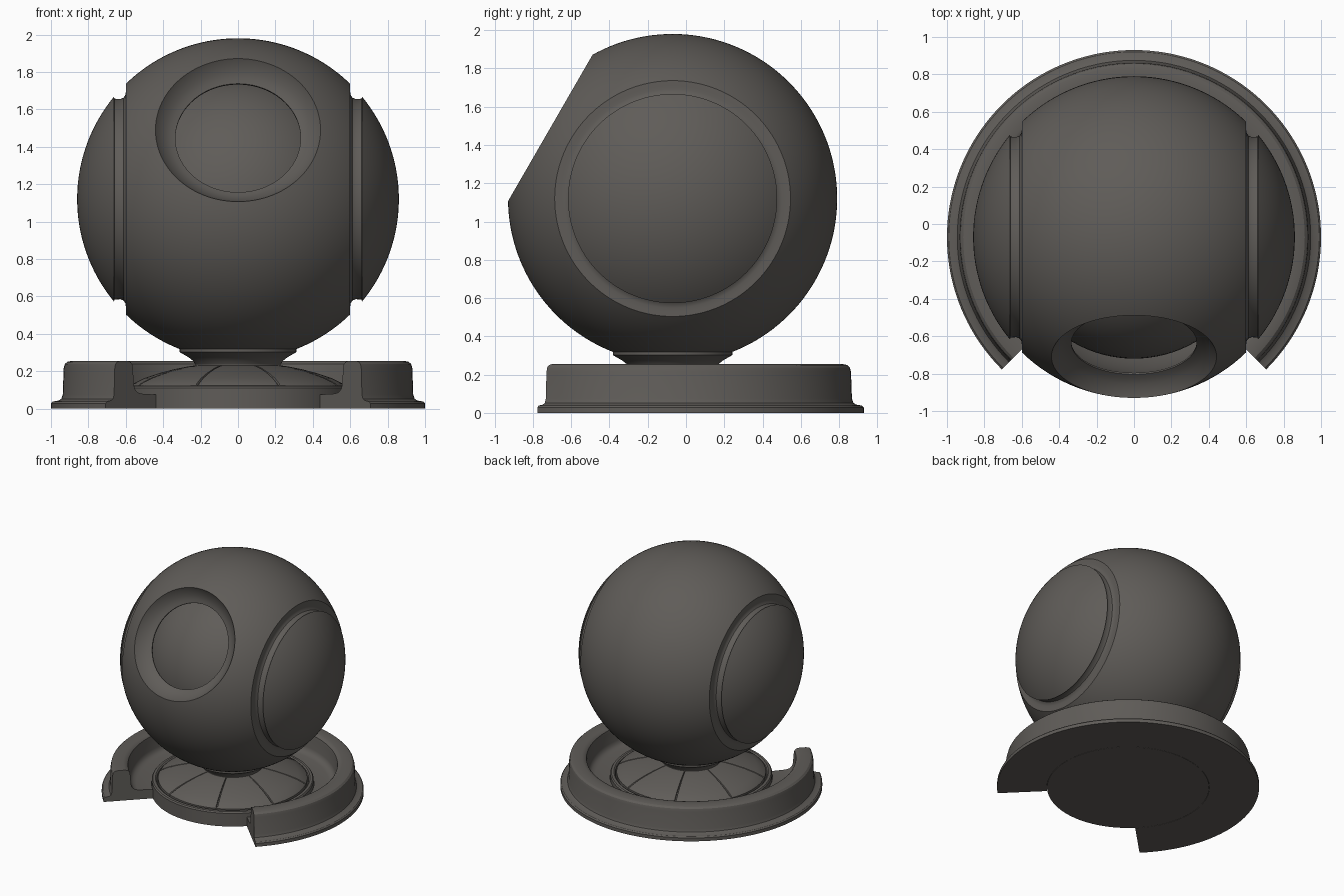
import bpy, bmesh, math
from mathutils import Matrix

if "Cube" in bpy.data.objects:
    bpy.data.objects.remove(bpy.data.objects["Cube"])

CY, CZ, R = -0.07, 1.12, 0.86          # shared axis, ball centre height, ball radius

grey = bpy.data.materials.new("warm dark grey")
grey.diffuse_color = (0.115, 0.107, 0.098, 1)
grey.use_nodes = True
grey.node_tree.nodes["Principled BSDF"].inputs["Base Color"].default_value = grey.diffuse_color


def full_turn(n):
    return [(360 * i / n, 0) for i in range(n)]


def lathe(name, profile, matrix, stations, loop=False, full=True):
    """Spin (radius, height) points round local z; a station is (degrees, height drop)."""
    bm = bmesh.new()
    rings = []
    for deg, drop in stations:
        c, s = math.cos(math.radians(deg)), math.sin(math.radians(deg))
        rings.append([bm.verts.new((r * c, r * s, z - drop)) for r, z in profile])
    m, n = len(profile), len(rings)
    for i in range(n if full else n - 1):
        a, b = rings[i], rings[(i + 1) % n]
        for j in range(m if loop else m - 1):
            k = (j + 1) % m
            bm.faces.new((a[j], a[k], b[k], b[j]))
    if not full:
        bm.faces.new(rings[0])
        bm.faces.new(rings[-1])
    bmesh.ops.remove_doubles(bm, verts=bm.verts, dist=1e-5)
    bmesh.ops.recalc_face_normals(bm, faces=bm.faces)
    bm.transform(matrix)
    mesh = bpy.data.meshes.new(name)
    bm.to_mesh(mesh)
    bm.free()
    mesh.materials.append(grey)
    obj = bpy.data.objects.new(name, mesh)
    bpy.context.collection.objects.link(obj)
    return obj


def activate(obj):
    bpy.ops.object.select_all(action='DESELECT')
    obj.select_set(True)
    bpy.context.view_layer.objects.active = obj


def cut(obj, cutter):
    mod = obj.modifiers.new("cut", 'BOOLEAN')
    mod.operation, mod.solver, mod.object = 'DIFFERENCE', 'EXACT', cutter
    activate(obj)
    bpy.ops.object.modifier_apply(modifier=mod.name)
    bpy.data.objects.remove(cutter)


def arc(radius, a0, a1, n):
    out = []
    for i in range(n + 1):
        t = math.radians(a0 + (a1 - a0) * i / n)
        out.append((max(0.0, radius * math.sin(t)), radius * math.cos(t)))
    return out


base = Matrix.Translation((0, CY, 0))
centre = Matrix.Translation((0, CY, CZ))
sideways = centre @ Matrix.Rotation(math.radians(90), 4, 'Y')
tilted = centre @ Matrix.Rotation(math.radians(60), 4, 'X')

# outer ball: side caps, grooves and middle band in one profile round the x axis
half = arc(R, 0, math.degrees(math.acos(0.664 / R)), 24)
half += [(0.537, 0.660), (0.535, 0.630), (0.542, 0.612), (0.555, 0.603), (0.572, 0.6), (0.592, 0.6)]
half += arc(R, math.degrees(math.acos(0.6 / R)), 90, 24)
ball = lathe("outer_ball", half + [(r, -z) for r, z in reversed(half[:-1])], sideways, full_turn(144))

# hollow inside and tilted front opening with a dished rim
cut(ball, lathe("hollow_cutter", arc(0.727, 0, 180, 40), centre, full_turn(80)))
cut(ball, lathe("opening_cutter",
                [(0, 0.5), (0.335, 0.5), (0.335, 0.654), (0.362, 0.664), (0.39, 0.682),
                 (0.415, 0.705), (0.434, 0.727), (0.46, 0.765), (0.55, 0.95), (0, 0.95)],
                tilted, full_turn(112)))

# inner ball seen through the opening
inner = lathe("inner_ball", arc(0.65, 0, 180, 48), centre, full_turn(96))

# neck under the ball
neck = lathe("neck", [(0, 0.32), (0.312, 0.32), (0.312, 0.302), (0.30, 0.295), (0.265, 0.275),
                      (0.24, 0.255), (0.228, 0.235), (0.228, 0.20), (0, 0.20)], base, full_turn(96))

# round foot plate with a thin rim
foot = lathe("foot_plate", [(0, 0), (0.618, 0), (0.618, 0.11), (0.61, 0.121), (0.59, 0.123),
                            (0.58, 0.115), (0.576, 0.10), (0, 0.10)], base, full_turn(128))

# domed top of the foot, split by eight thin radial seams
stations = []
for k in range(8):
    c = 22.5 + 45 * k
    stations += [(c - 0.7, 0), (c - 0.3, 0.01), (c + 0.3, 0.01), (c + 0.7, 0)]
    stations += [(c + 45 * i / 12, 0) for i in range(1, 12)]
dome = lathe("panelled_dome", [(0.57, 0.09), (0.57, 0.124), (0.56, 0.134), (0.5, 0.163), (0.42, 0.19),
                               (0.34, 0.211), (0.27, 0.225), (0.2, 0.235), (0, 0.24)], base, stations)

# raised outer ring, open for a quarter turn at the front
ring = lathe("open_ring",
             [(1.0, 0), (1.0, 0.028), (0.99, 0.038), (0.96, 0.043), (0.945, 0.052), (0.937, 0.075),
              (0.932, 0.215), (0.926, 0.238), (0.913, 0.25), (0.89, 0.255), (0.835, 0.255),
              (0.813, 0.25), (0.80, 0.238), (0.795, 0.215), (0.788, 0.13), (0.78, 0.105),
              (0.762, 0.088), (0.735, 0.08), (0.62, 0.075), (0.62, 0)],
             base, [(-45 + 270 * i / 108, 0) for i in range(109)], loop=True, full=False)

for obj in (ball, inner, neck, foot, dome, ring):
    activate(obj)
    bpy.ops.object.shade_smooth_by_angle(angle=math.radians(30))
